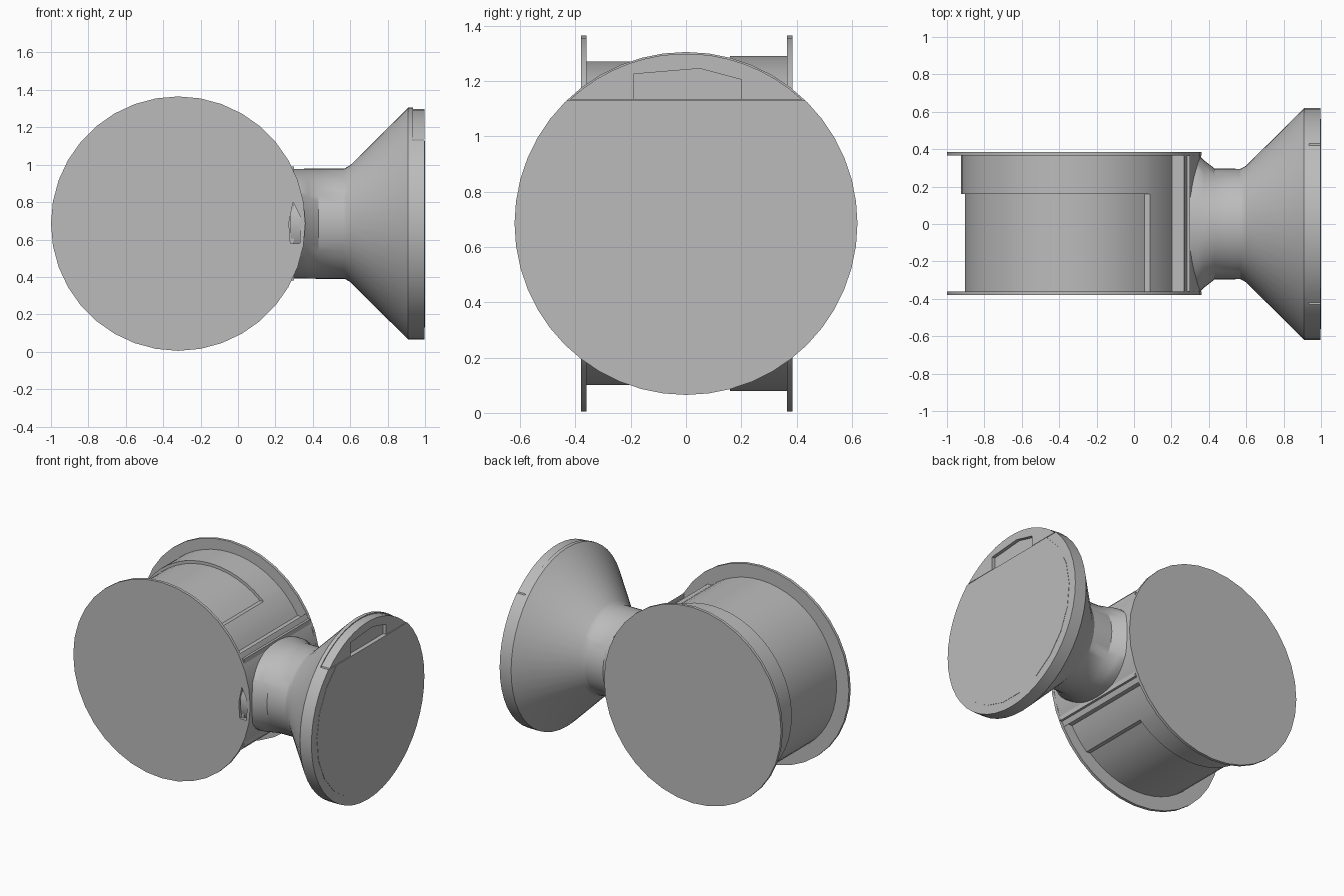
import bpy, bmesh
from math import sin, cos, pi, radians, sqrt, asin
from mathutils import Vector

cube = bpy.data.objects.get("Cube")
if cube:
    bpy.data.objects.remove(cube, do_unlink=True)

grey = bpy.data.materials.new("plain grey")
grey.use_nodes = True
colour = (0.5, 0.5, 0.5, 1)
grey.diffuse_color = colour
grey.node_tree.nodes["Principled BSDF"].inputs["Base Color"].default_value = colour

DRUM_X, MID_Z = -0.32, 0.685
FLANGE_R = 0.68


def loft(name, rings, smooth=True):
    """Skin a list of matching point rings and cap both ends."""
    bm = bmesh.new()
    rows = [[bm.verts.new(p) for p in ring] for ring in rings]
    n = len(rows[0])
    for a, b in zip(rows, rows[1:]):
        for i in range(n):
            j = (i + 1) % n
            bm.faces.new((a[i], a[j], b[j], b[i]))
    bm.faces.new(rows[0])
    bm.faces.new(rows[-1])
    bmesh.ops.recalc_face_normals(bm, faces=bm.faces)
    mesh = bpy.data.meshes.new(name)
    bm.to_mesh(mesh)
    bm.free()
    mesh.materials.append(grey)
    obj = bpy.data.objects.new(name, mesh)
    bpy.context.collection.objects.link(obj)
    if smooth:
        shade(obj)
    return obj


def shade(obj):
    bpy.ops.object.select_all(action="DESELECT")
    obj.select_set(True)
    bpy.context.view_layer.objects.active = obj
    bpy.ops.object.shade_smooth_by_angle(angle=radians(30))


def prism_y(name, outline, y0, y1, smooth=True):
    return loft(name, [[Vector((x, y, z)) for x, z in outline] for y in (y0, y1)], smooth)


def prism_x(name, outline, x0, x1, smooth=True):
    return loft(name, [[Vector((x, y, z)) for y, z in outline] for x in (x0, x1)], smooth)


def circle(cx, cz, r, n, start=0.0, end=2 * pi):
    """Points on an arc; a full turn leaves out the repeated end point."""
    steps = n if end - start > 6.28 else n - 1
    return [(cx + r * cos(start + (end - start) * i / steps),
             cz + r * sin(start + (end - start) * i / steps)) for i in range(n)]


def below_chord(r, chord, n):
    """Circle about the horn axis cut off above a level chord."""
    a = asin((chord - MID_Z) / r)
    return circle(0, MID_Z, r, n, pi - a, 2 * pi + a)


def above_chord(r, chord, n):
    a = asin((chord - MID_Z) / r)
    return circle(0, MID_Z, r, n, a, pi - a)


def cut(obj, cutter):
    mod = obj.modifiers.new("cut", "BOOLEAN")
    mod.operation, mod.solver, mod.object = "DIFFERENCE", "EXACT", cutter
    bpy.ops.object.select_all(action="DESELECT")
    obj.select_set(True)
    bpy.context.view_layer.objects.active = obj
    bpy.ops.object.modifier_apply(modifier=mod.name)
    bpy.data.objects.remove(cutter, do_unlink=True)
    shade(obj)


# Drum: two end flanges, a barrel and a slightly thicker rear band
flange = circle(DRUM_X, MID_Z, FLANGE_R, 36)
front_flange = prism_y("front_flange", flange, -0.38, -0.36)
prism_y("rear_flange", flange, 0.365, 0.385)


def barrel_outline(r):
    # round barrel that runs level into the block on the neck side
    join = asin(0.305 / 0.605)
    arc = circle(DRUM_X, MID_Z, 0.605, 6, join, radians(48))
    arc += circle(DRUM_X, MID_Z, r, 40, radians(50), radians(310))
    arc += circle(DRUM_X, MID_Z, 0.605, 6, radians(312), 2 * pi - join)
    return arc + [(0.3, MID_Z - 0.305), (0.3, MID_Z + 0.305)]


prism_y("barrel", barrel_outline(0.585), -0.361, 0.16)
prism_y("rear_band", barrel_outline(0.605), 0.16, 0.366)

# Solid block between the flanges where the neck joins
half = asin(sqrt(FLANGE_R ** 2 - 0.59 ** 2) / FLANGE_R)
block = prism_y("neck_block", circle(DRUM_X, MID_Z, FLANGE_R - 0.002, 9, -half, half), -0.379, 0.384)

# Small pocket in the front face
pocket = [(0.28, 0.58), (0.33, 0.58), (0.337, 0.69), (0.33, 0.73), (0.295, 0.8), (0.272, 0.69)]
for body in (front_flange, block):
    cut(body, prism_y("pocket_cutter", pocket, -0.5, -0.3, False))

# Neck flaring into the horn: x, half width, half height
stations = [(0.28, 0.375, 0.293), (0.34, 0.375, 0.293), (0.375, 0.34, 0.294),
            (0.43, 0.297, 0.295), (0.57, 0.295, 0.295), (0.6, 0.312, 0.312),
            (0.91, 0.62, 0.62), (0.998, 0.62, 0.62)]
turns = [2 * pi * i / 48 for i in range(48)]
horn = loft("neck_and_horn", [[Vector((x, ry * cos(t), MID_Z + rz * sin(t))) for t in turns]
                              for x, ry, rz in stations])

# Notch across the top of the rim, filled by a closely fitting cap
CHORD = 1.13
cut(horn, prism_x("notch_cutter", above_chord(0.7, CHORD, 12), 0.935, 1.1, False))
cap = prism_x("rim_cap", above_chord(0.614, CHORD + 0.004, 16), 0.93, 0.998)
recess = [(-0.19, CHORD - 0.05), (-0.19, 1.225), (0.05, 1.245), (0.2, 1.205), (0.2, CHORD - 0.05)]
cut(cap, prism_x("recess_cutter", recess, 0.975, 1.1, False))

# Thin panel on the horn face
prism_x("face_panel", below_chord(0.562, CHORD, 18), 0.99, 1.0, False)
